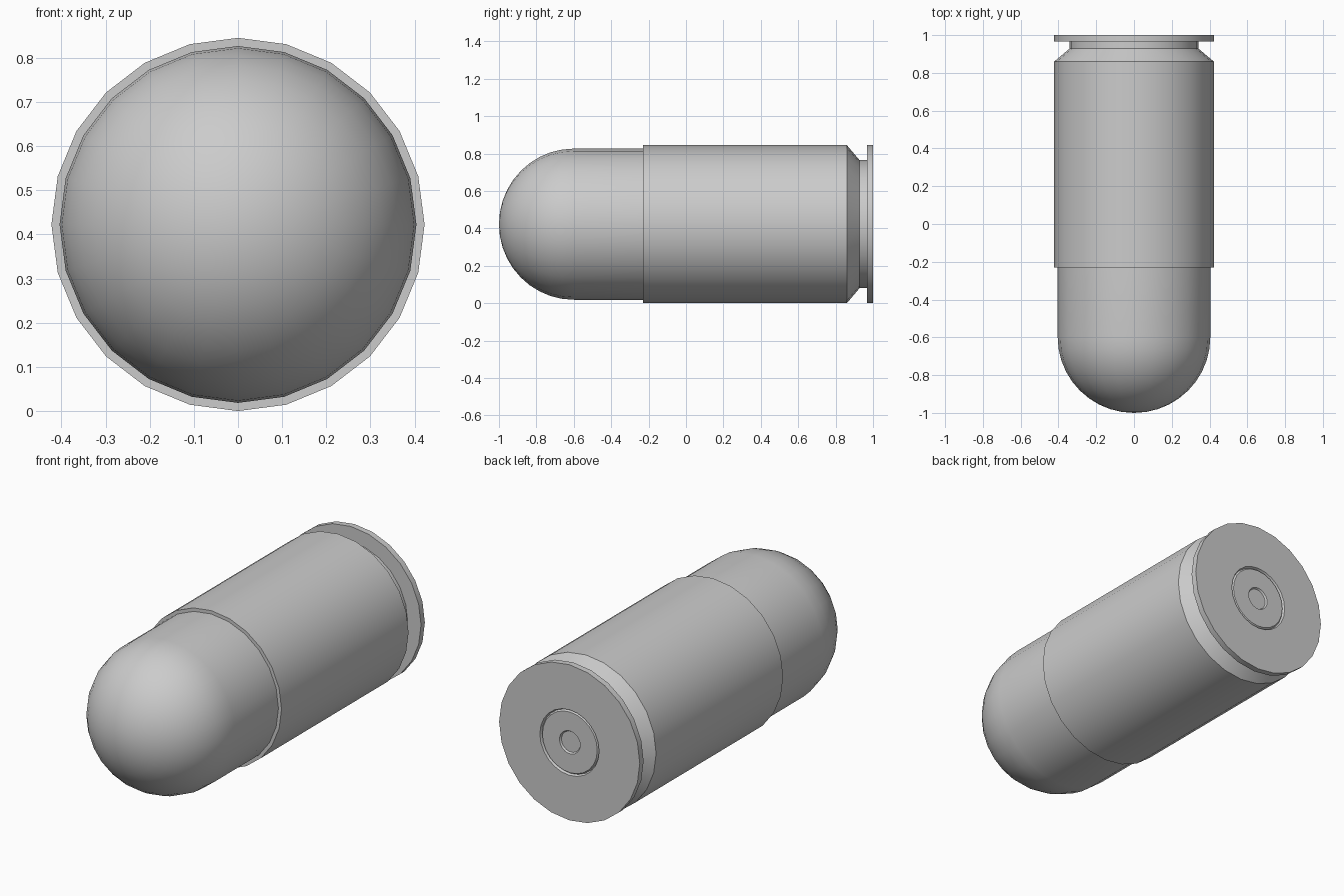
import bpy, bmesh, math

if "Cube" in bpy.data.objects:
    bpy.data.objects.remove(bpy.data.objects["Cube"])

SIDES = 24
R = 0.4225          # case radius, also the height of the axis


def lathe(name, profile):
    """Revolve (radius, y) points around the horizontal y axis."""
    bm = bmesh.new()
    rings = []
    for r, y in profile:
        if r == 0:
            rings.append([bm.verts.new((0, y, R))] * SIDES)
            continue
        rings.append([bm.verts.new((r * math.cos(2 * math.pi * i / SIDES), y,
                                    R + r * math.sin(2 * math.pi * i / SIDES)))
                      for i in range(SIDES)])
    for a, b in zip(rings, rings[1:]):
        for i in range(SIDES):
            j = (i + 1) % SIDES
            bm.faces.new(list(dict.fromkeys((a[i], a[j], b[j], b[i]))))
    bmesh.ops.recalc_face_normals(bm, faces=bm.faces)
    mesh = bpy.data.meshes.new(name)
    bm.to_mesh(mesh)
    bm.free()
    obj = bpy.data.objects.new(name, mesh)
    bpy.context.collection.objects.link(obj)
    bpy.ops.object.select_all(action='DESELECT')
    bpy.context.view_layer.objects.active = obj
    obj.select_set(True)
    bpy.ops.object.shade_smooth_by_angle(angle=math.radians(30))
    return obj


# Rounded bullet: domed nose and straight shank tucked just into the mouth
nose_steps = 10
nose = []
for k in range(nose_steps + 1):
    t = math.pi / 2 * k / nose_steps
    nose.append((0.404 * math.sin(t) if k else 0, -0.6 - 0.4 * math.cos(t)))
lathe("bullet", nose + [(0.404, -0.22)])

# Case: mouth lip, body, extractor groove, rim and base with primer pocket
lathe("case", [
    (0.40, -0.23), (R, -0.23), (R, 0.86),
    (0.342, 0.928), (0.342, 0.967), (R, 0.967), (R, 1.0),
    (0.178, 1.0), (0.172, 0.988)])

# Primer with a shallow central dimple
lathe("primer", [
    (0.172, 0.988), (0.165, 0.997), (0.062, 0.997), (0.056, 0.988), (0, 0.988)])
